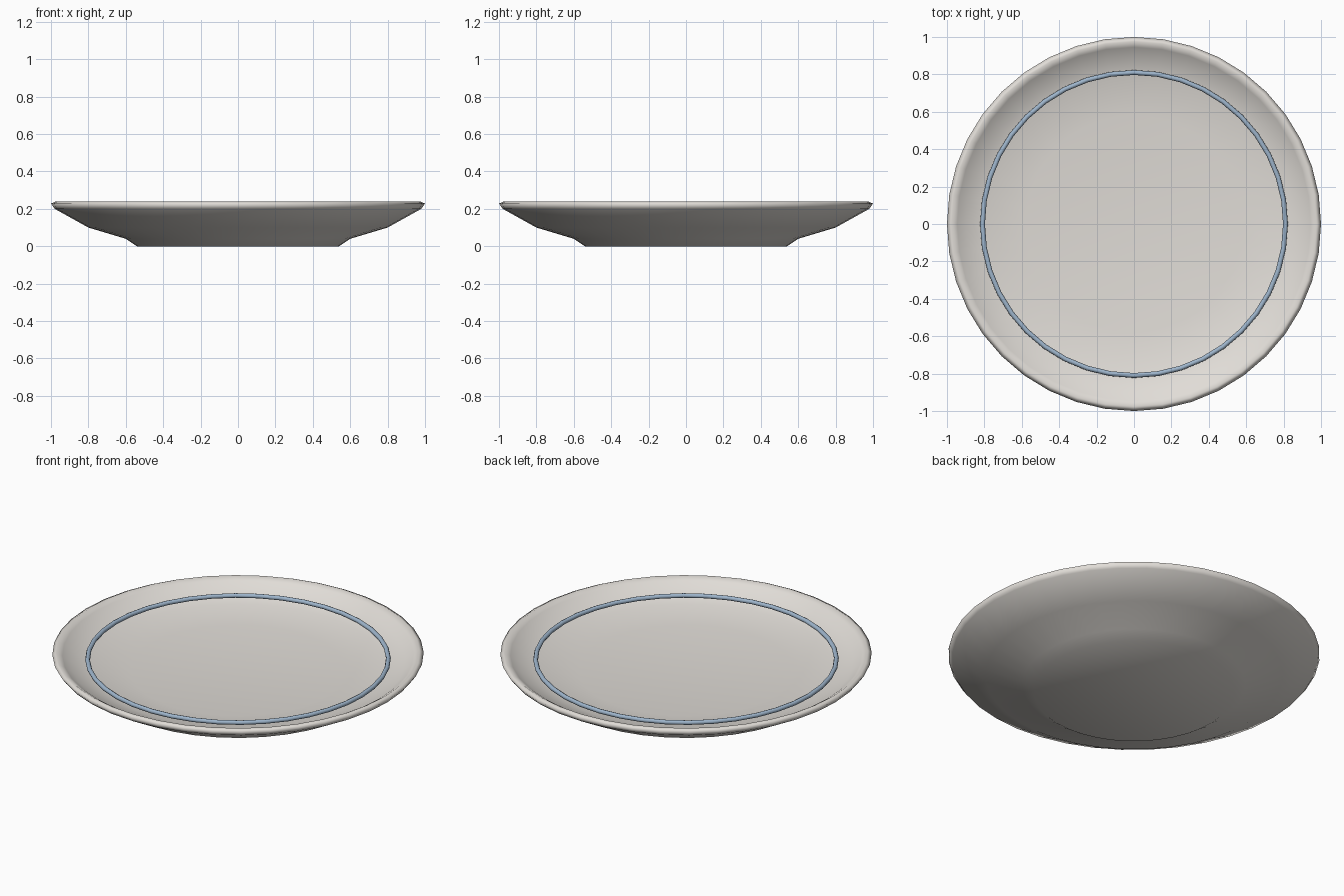
import bpy, bmesh, math

if "Cube" in bpy.data.objects:
    bpy.data.objects.remove(bpy.data.objects["Cube"])

SIDES = 40


def material(name, rgb):
    m = bpy.data.materials.new(name)
    m.diffuse_color = (*rgb, 1.0)
    m.use_nodes = True
    m.node_tree.nodes["Principled BSDF"].inputs["Base Color"].default_value = m.diffuse_color
    return m


def add_object(name, bm, mat):
    bmesh.ops.recalc_face_normals(bm, faces=bm.faces)
    for f in bm.faces:
        f.smooth = True
    mesh = bpy.data.meshes.new(name)
    bm.to_mesh(mesh)
    bm.free()
    mesh.materials.append(mat)
    obj = bpy.data.objects.new(name, mesh)
    bpy.context.collection.objects.link(obj)
    return obj


def lathe(name, profile, mat, closed=False):
    """Spin (radius, height) points about z; cap the ends or close the loop."""
    bm = bmesh.new()
    rings = []
    for r, z in profile:
        angles = [2 * math.pi * i / SIDES for i in range(SIDES)]
        rings.append([bm.verts.new((r * math.cos(a), r * math.sin(a), z)) for a in angles])
    pairs = list(zip(rings, rings[1:]))
    if closed:
        pairs.append((rings[-1], rings[0]))
    else:
        bm.faces.new(rings[0][::-1])
        bm.faces.new(rings[-1])
    for lo, hi in pairs:
        for i in range(SIDES):
            j = (i + 1) % SIDES
            bm.faces.new((lo[i], lo[j], hi[j], hi[i]))
    return add_object(name, bm, mat)


glaze = material("off_white_glaze", (0.75, 0.72, 0.68))
blue = material("soft_blue", (0.34, 0.46, 0.60))

# Plate: foot, flared underside, rounded rim, then the inner wall and floor
lathe("plate", [(0.54, 0.0), (0.60, 0.04), (0.80, 0.10), (0.98, 0.20),
                (1.00, 0.228), (0.975, 0.24), (0.945, 0.222), (0.90, 0.188),
                (0.79, 0.155), (0.58, 0.127)], glaze)

# Decorative band: thin ring inside the rim
band = [(0.81 + 0.013 * math.cos(k * math.pi / 4), 0.196 + 0.013 * math.sin(k * math.pi / 4))
        for k in range(8)]
lathe("blue_band", band, blue, closed=True)
